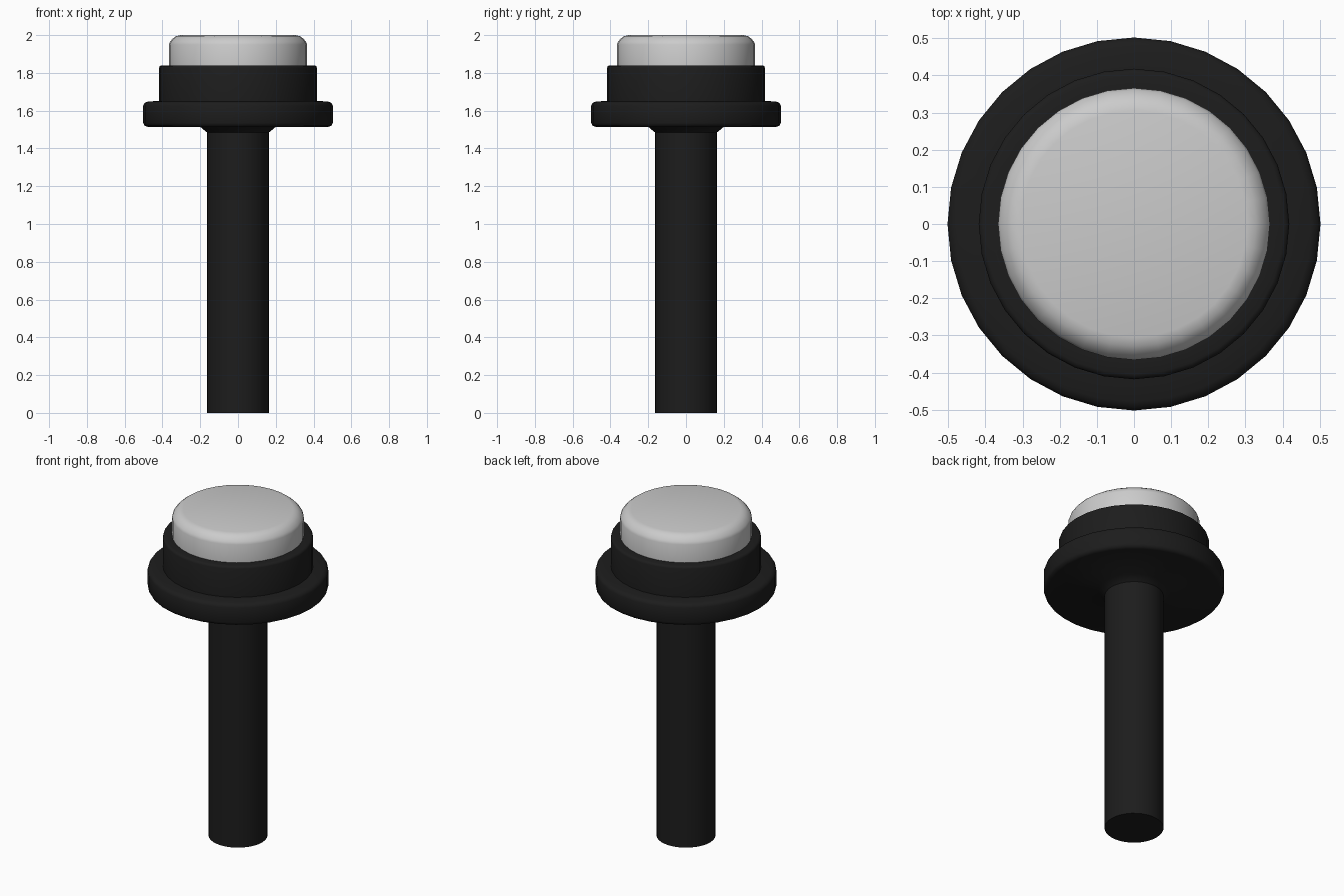
import bpy, bmesh
from math import cos, sin, tau, radians

if "Cube" in bpy.data.objects:
    bpy.data.objects.remove(bpy.data.objects["Cube"])

SIDES = 32


def material(name, rgb):
    m = bpy.data.materials.new(name)
    m.diffuse_color = (*rgb, 1)
    m.use_nodes = True
    m.node_tree.nodes["Principled BSDF"].inputs["Base Color"].default_value = m.diffuse_color
    return m


def lathe(name, profile, mat=None):
    """Revolve (radius, z) points, listed bottom to top, and cap both ends."""
    bm = bmesh.new()
    rings = [[bm.verts.new((r * cos(tau * i / SIDES), r * sin(tau * i / SIDES), z))
              for i in range(SIDES)] for r, z in profile]
    for a, b in zip(rings, rings[1:]):
        for i in range(SIDES):
            j = (i + 1) % SIDES
            bm.faces.new((a[i], a[j], b[j], b[i]))
    bm.faces.new(rings[0][::-1])
    bm.faces.new(rings[-1])
    mesh = bpy.data.meshes.new(name)
    bm.to_mesh(mesh)
    bm.free()
    obj = bpy.data.objects.new(name, mesh)
    bpy.context.collection.objects.link(obj)
    if mat:
        mesh.materials.append(mat)
    bpy.ops.object.select_all(action='DESELECT')
    obj.select_set(True)
    bpy.context.view_layer.objects.active = obj
    bpy.ops.object.shade_smooth_by_angle(angle=radians(50))
    return obj


black = material("black_plastic", (0.012, 0.012, 0.012))

# Shaft, flared neck, flange and collar in one turned piece
lathe("button_housing", [
    (0.164, 0), (0.164, 1.485), (0.2, 1.514),
    (0.478, 1.514), (0.495, 1.52), (0.502, 1.535),
    (0.502, 1.626), (0.495, 1.641), (0.478, 1.648),
    (0.418, 1.652), (0.418, 1.826), (0.414, 1.836), (0.404, 1.84),
    (0.362, 1.84)], black)

# Grey push button with a rounded rim
lathe("push_button", [
    (0.366, 1.838), (0.366, 1.95), (0.36, 1.965), (0.345, 1.982),
    (0.329, 1.994), (0.305, 2.0)])
